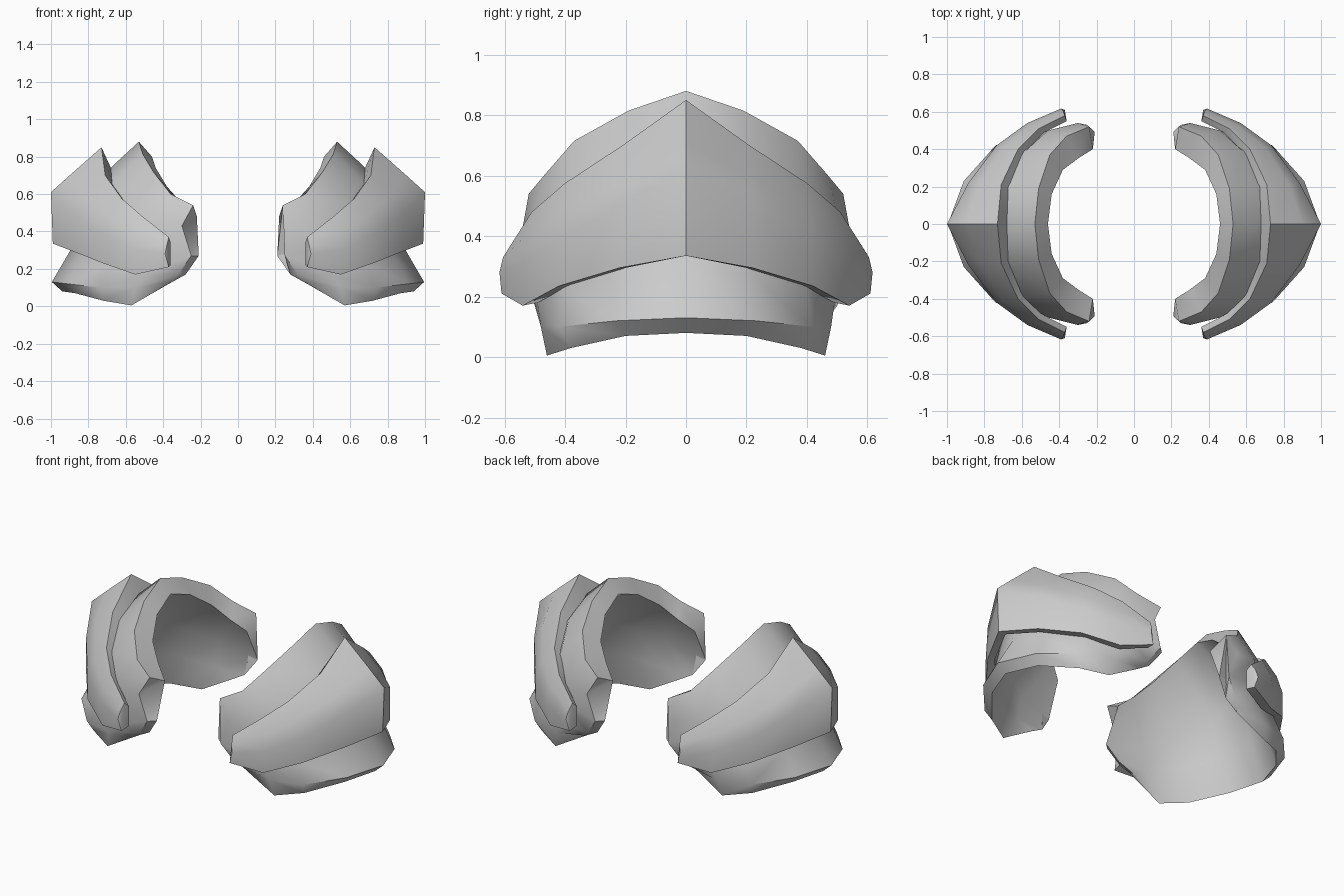
import bpy, bmesh, math

if "Cube" in bpy.data.objects:
    bpy.data.objects.remove(bpy.data.objects["Cube"])

steel = bpy.data.materials.new("grey_steel")
steel.diffuse_color = (0.6, 0.6, 0.6, 1)
steel.use_nodes = True
steel.node_tree.nodes["Principled BSDF"].inputs["Base Color"].default_value = steel.diffuse_color


def loft(name, rails, side):
    """Closed band: rails run from the middle to the back tip and are mirrored to the front."""
    bm = bmesh.new()
    rings = []
    n = len(rails[0])
    for s in range(-(n - 1), n):
        ring = []
        for rail in rails:
            x, y, z = rail[abs(s)]
            ring.append(bm.verts.new((side * x, y if s >= 0 else -y, z)))
        rings.append(ring)
    k = len(rails)
    for a, b in zip(rings, rings[1:]):
        for i in range(k):
            j = (i + 1) % k
            bm.faces.new((a[i], a[j], b[j], b[i]))
    # close both tips
    caps = [bm.faces.new(rings[0]), bm.faces.new(rings[-1])]
    bmesh.ops.triangulate(bm, faces=caps)
    bmesh.ops.recalc_face_normals(bm, faces=bm.faces)
    me = bpy.data.meshes.new(name)
    bm.to_mesh(me)
    bm.free()
    ob = bpy.data.objects.new(name, me)
    bpy.context.collection.objects.link(ob)
    me.materials.append(steel)
    bpy.ops.object.select_all(action='DESELECT')
    ob.select_set(True)
    bpy.context.view_layer.objects.active = ob
    bpy.ops.object.shade_smooth_by_angle(angle=math.radians(50))


def inset(rail, dx, sy):
    return [(x - dx, y * sy, z) for x, y, z in rail]


# inner shell: rolled collar, wall, neck and flared hem
collar_in = [(.46, 0, .80), (.44, .16, .74), (.38, .29, .64), (.30, .35, .55), (.22, .40, .48)]
collar_top = [(.53, 0, .88), (.51, .19, .815), (.45, .37, .715), (.36, .47, .60), (.24, .52, .54)]
wall_top = [(.66, 0, .76), (.66, .20, .67), (.58, .39, .56), (.46, .50, .47), (.30, .54, .43)]
wall_mid = [(.84, 0, .58), (.78, .21, .50), (.65, .39, .40), (.48, .49, .32), (.25, .53, .27)]
neck = [(.89, 0, .31), (.83, .22, .27), (.69, .40, .22), (.50, .49, .17), (.32, .50, .17)]
hem = [(.995, 0, .13), (.91, .23, .12), (.74, .42, .10), (.55, .48, .10), (.36, .47, .13)]
hem_low = [(.94, 0, .08), (.87, .20, .07), (.72, .38, .03), (.57, .46, .005), (.37, .45, .12)]
shell = [collar_in, collar_top, wall_top, wall_mid, neck, hem, hem_low,
         inset(neck, .04, .93), inset(wall_mid, .04, .93)]

# outer plate: pointed ridge, bulging face, lower edge and inner lining
rim_in = [(.67, 0, .72), (.67, .20, .65), (.60, .37, .55), (.48, .49, .43), (.36, .55, .34)]
ridge = [(.73, 0, .85), (.71, .21, .70), (.62, .40, .575), (.51, .51, .48), (.37, .58, .37)]
brow = [(.90, 0, .70), (.83, .21, .60), (.70, .41, .49), (.55, .53, .40), (.38, .605, .33)]
bulge = [(1, 0, .61), (.885, .22, .50), (.735, .42, .39), (.57, .54, .31), (.39, .617, .28)]
edge = [(.99, 0, .335), (.885, .22, .295), (.735, .42, .235), (.55, .54, .17), (.37, .61, .21)]
lining_low = [(.94, 0, .335), (.85, .20, .295), (.70, .38, .24), (.52, .49, .18), (.36, .55, .22)]
lining = [(.88, 0, .58), (.82, .20, .50), (.68, .38, .40), (.52, .49, .32), (.36, .55, .28)]
plate = [rim_in, ridge, brow, bulge, edge, lining_low, lining]

for side, word in ((1, "right"), (-1, "left")):
    loft(word + "_inner_shell", shell, side)
    loft(word + "_outer_plate", plate, side)
